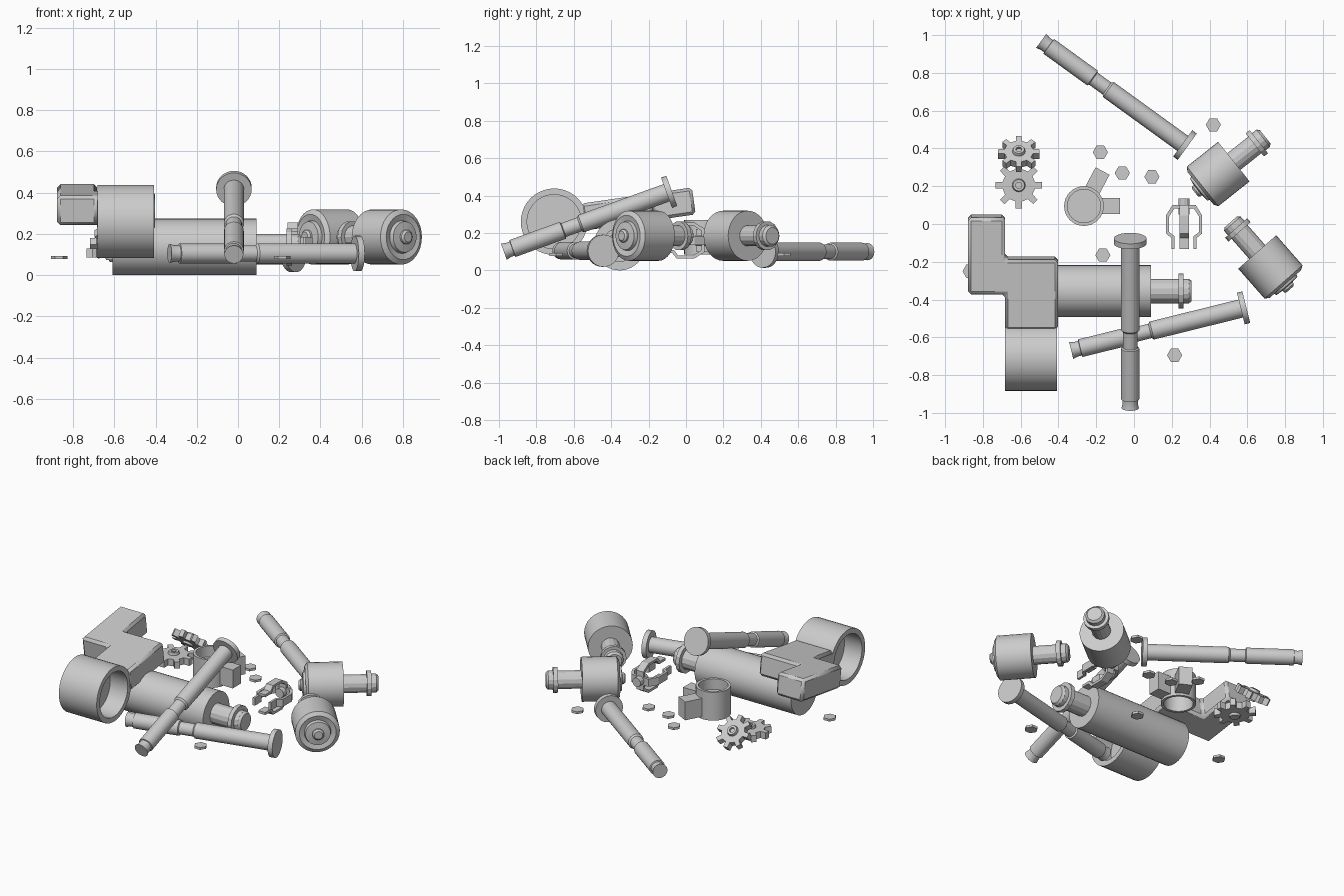
import bpy, bmesh, math
from mathutils import Vector, Matrix

if "Cube" in bpy.data.objects:
    bpy.data.objects.remove(bpy.data.objects["Cube"])


def finish(name, bm, matrix, bevel=0.0):
    bmesh.ops.recalc_face_normals(bm, faces=bm.faces[:])
    mesh = bpy.data.meshes.new(name)
    bm.to_mesh(mesh)
    bm.free()
    ob = bpy.data.objects.new(name, mesh)
    bpy.context.collection.objects.link(ob)
    ob.matrix_world = matrix
    if bevel:
        mod = ob.modifiers.new("bevel", 'BEVEL')
        mod.width = bevel
        mod.segments = 1
    bpy.ops.object.select_all(action='DESELECT')
    ob.select_set(True)
    bpy.context.view_layer.objects.active = ob
    bpy.ops.object.shade_smooth_by_angle(angle=math.radians(25))
    return ob


def aim(origin, direction):
    rot = Vector(direction).to_track_quat('Z', 'Y').to_matrix().to_4x4()
    return Matrix.Translation(origin) @ rot


def lathe(name, profile, origin, direction, sides=32):
    # spins (radius, distance) points about an axis and caps both ends
    bm = bmesh.new()
    rings = []
    for r, t in profile:
        rings.append([bm.verts.new((r * math.cos(a), r * math.sin(a), t))
                      for a in (2 * math.pi * i / sides for i in range(sides))])
    for a, b in zip(rings, rings[1:]):
        for i in range(sides):
            j = (i + 1) % sides
            bm.faces.new((a[i], a[j], b[j], b[i]))
    bm.faces.new(rings[0])
    bm.faces.new(rings[-1])
    return finish(name, bm, aim(origin, direction))


def prism(name, outline, z0, z1, matrix, bevel=0.0):
    bm = bmesh.new()
    face = bm.faces.new([bm.verts.new((x, y, z0)) for x, y in outline])
    ext = bmesh.ops.extrude_face_region(bm, geom=[face])
    verts = [v for v in ext['geom'] if isinstance(v, bmesh.types.BMVert)]
    bmesh.ops.translate(bm, verts=verts, vec=(0, 0, z1 - z0))
    return finish(name, bm, matrix, bevel)


def rect(x0, x1, y0, y1):
    return [(x0, y0), (x1, y0), (x1, y1), (x0, y1)]


# large motor with its collared shaft
lathe("large_motor_body", [(.137, -.61), (.137, .09)], (0, -.355, .137), (1, 0, 0), 40)
lathe("large_motor_shaft",
      [(.065, .08), (.065, .235), (.092, .235), (.092, .262), (.065, .262), (.065, .29), (.055, .305)],
      (0, -.355, .137), (1, 0, 0), 14)

# small motors: body with stepped rear boss, and collared shaft
for name, pos, d in (("motor_a", (.44, .26, .185), (.78, .62, 0)),
                     ("motor_b", (.727, -.233, .185), (-.66, .75, 0))):
    lathe(name + "_body",
          [(.025, -.15), (.035, -.14), (.035, -.13), (.075, -.125), (.08, -.105), (.11, -.113),
           (.134, -.098), (.134, .113)], pos, d)
    lathe(name + "_shaft",
          [(.056, .11), (.056, .255), (.078, .255), (.078, .282), (.058, .282), (.058, .312), (.045, .325)],
          pos, d, 14)

# three stepped rods with disc heads
ROD = [(.086, -.015), (.086, .015), (.049, .015), (.049, .50), (.039, .51), (.039, .60),
       (.048, .605), (.048, .89), (.040, .892), (.040, .915), (.046, .94)]
for i, (head, tail) in enumerate((((-.02, -.09, .42), (-.02, -.98, .098)),
                                  ((.58, -.444, .105), (-.323, -.667, .105)),
                                  ((.27, .418, .1), (-.485, .965, .1)))):
    lathe("rod_%d" % (i + 1), ROD, head, Vector(tail) - Vector(head))

# holder: ring with inner web and an L-shaped arm, tilted about x
RING = (-.545, -.705, .26)
lathe("holder_ring", [(.145, -.01), (.145, -.137), (.178, -.137), (.178, .137), (.145, .137), (.145, .01)],
      RING, (1, 0, 0), 40)
prism("holder_arm",
      [(-.138, .155), (.142, .155), (.142, .53), (-.138, .53), (-.138, .755), (-.333, .755),
       (-.333, .345), (-.138, .345)], -.07, .075,
      Matrix.Translation(RING) @ Matrix.Rotation(math.radians(8.3), 4, 'X'), .016)

# cup clamp with two lugs
CUP = Matrix.Translation((-.265, .095, 0))
lathe("cup", [(.088, .19), (.088, .085), (.105, .085), (.105, .27), (.088, .27), (.088, .20)],
      CUP.translation, (0, 0, 1))
for name, ang, reach in (("lug_a", 0, .19), ("lug_b", 62, .21)):
    prism(name, rect(.09, reach, -.042, .042), .1, .22,
          CUP @ Matrix.Rotation(math.radians(ang), 4, 'Z'))


# eight-toothed gears with hubs
def gear(name, pos, normal, radius):
    outline = []
    for i in range(8):
        for off, f in ((-.25, .70), (-.17, 1), (.17, 1), (.25, .70)):
            a = 2 * math.pi * (i + off) / 8
            outline.append((radius * f * math.cos(a), radius * f * math.sin(a)))
    prism(name, outline, -.022, .022, aim(pos, normal))
    lathe(name + "_hub",
          [(.03, -.035), (.035, -.022), (.035, .022), (.03, .038), (.016, .038), (.016, .025)],
          pos, normal, 16)


gear("gear_flat", (-.61, .205, .108), (0, 0, 1), .125)
gear("gear_tilted", (-.61, .37, .155), (0, .68, .73), .11)

# four-prong claw around a y axis
OUTER = [(0, .1), (.062, .1), (.096, .045), (.096, -.05), (.066, -.075), (.066, -.132)]
INNER = [(.05, -.132), (.05, -.065), (.08, -.042), (.08, .038), (.052, .082), (0, .082)]
CLAW = Matrix.Translation((.265, 0, .16))
for i in range(4):
    prism("claw_prong_%d" % (i + 1), OUTER + INNER, -.025, .025,
          CLAW @ Matrix.Rotation(math.pi / 2 * i, 4, 'Y'))
lathe("claw_hub", [(.03, .05), (.03, .135)], CLAW.translation, (0, 1, 0), 12)

# loose hexagonal nuts
for i, (x, y) in enumerate(((.42, .525), (-.178, .38), (-.062, .27), (.095, .25),
                            (-.165, -.165), (.215, -.695), (-.868, -.25))):
    lathe("nut_%d" % (i + 1), [(.04, .078), (.04, .093)], (x, y, 0), (0, 0, 1), 6)
